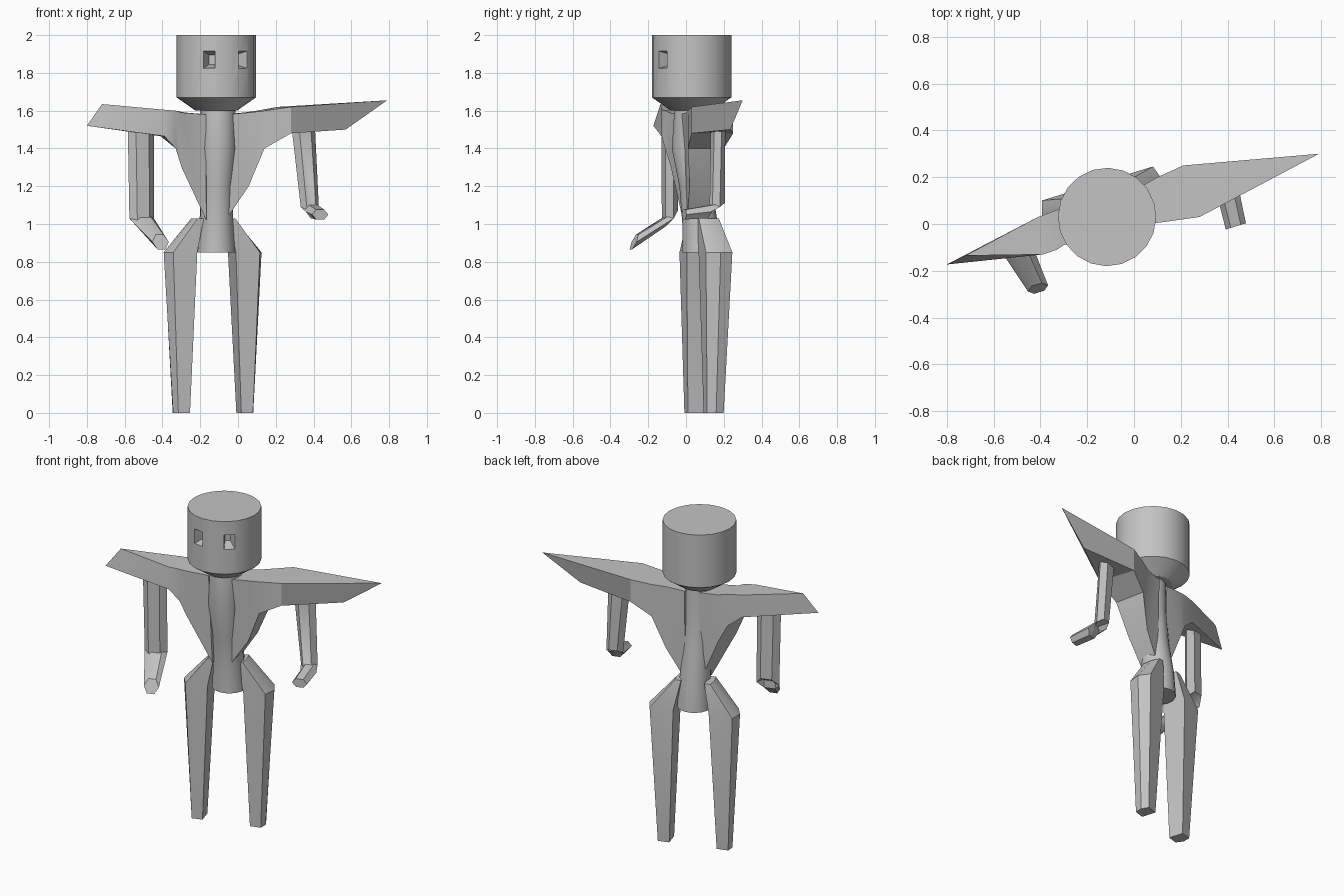
import bpy, bmesh
from math import sin, cos, pi, radians
from mathutils import Vector

if "Cube" in bpy.data.objects:
    bpy.data.objects.remove(bpy.data.objects["Cube"])

grey = bpy.data.materials.new("plain_grey")
grey.use_nodes = True
grey.diffuse_color = (0.55, 0.55, 0.55, 1)
grey.node_tree.nodes["Principled BSDF"].inputs["Base Color"].default_value = (0.55, 0.55, 0.55, 1)

# The body is turned slightly: SIDE points to its left, BACK to its rear
TURN = radians(17)
SIDE = Vector((cos(TURN), sin(TURN), 0))
BACK = Vector((-sin(TURN), cos(TURN), 0))
UP = Vector((0, 0, 1))
HIP = Vector((-0.13, 0.09, 0))


def loft(name, rings):
    """Skin a closed surface through rings that have equal point counts."""
    bm = bmesh.new()
    vs = [[bm.verts.new(p) for p in r] for r in rings]
    n = len(vs[0])
    for a, b in zip(vs, vs[1:]):
        for i in range(n):
            j = (i + 1) % n
            bm.faces.new((a[i], a[j], b[j], b[i]))
    bm.faces.new(vs[0][::-1])
    bm.faces.new(vs[-1])
    bmesh.ops.remove_doubles(bm, verts=bm.verts, dist=0.0005)
    bmesh.ops.recalc_face_normals(bm, faces=bm.faces)
    me = bpy.data.meshes.new(name)
    bm.to_mesh(me)
    bm.free()
    ob = bpy.data.objects.new(name, me)
    bpy.context.collection.objects.link(ob)
    me.materials.append(grey)
    return ob


def ring(c, a, b, n):
    """Ring of n points round c, spanned by the half axes a and b."""
    return [Vector(c) + a * cos(2 * pi * i / n) + b * sin(2 * pi * i / n) for i in range(n)]


def box_ring(c, a, b):
    return [Vector(c) + a * s + b * t for s, t in ((-1, -1), (1, -1), (1, 1), (-1, 1))]


def smooth(ob, angle=30):
    bpy.ops.object.select_all(action='DESELECT')
    ob.select_set(True)
    bpy.context.view_layer.objects.active = ob
    bpy.ops.object.shade_smooth_by_angle(angle=radians(angle))


# Head: a drum with a tapered chin
HEAD = Vector((-0.115, 0.03, 0))
head = loft("head", [ring(HEAD + UP * z, SIDE * r, BACK * r, 20)
                     for r, z in ((0.11, 1.6), (0.21, 1.67), (0.21, 2.0))])

# Eyes: tapered pockets cut into the drum
for name, deg in (("left", 43), ("right", -10.5)):
    t = radians(deg)
    out = Vector((sin(t), -cos(t), 0))
    across = Vector((cos(t), sin(t), 0))
    mid = HEAD + UP * 1.87
    cutter = loft(name + "_eye_cutter", [
        box_ring(mid + out * 0.24, across * 0.038, UP * 0.054),
        box_ring(mid + out * 0.13, across * 0.015, UP * 0.025)])
    cutter.hide_render = True
    mod = head.modifiers.new("eye", 'BOOLEAN')
    mod.object = cutter
    mod.operation = 'DIFFERENCE'
    mod.solver = 'EXACT'
    bpy.context.view_layer.objects.active = head
    bpy.ops.object.modifier_apply(modifier=mod.name)
    bpy.data.objects.remove(cutter)
smooth(head)

# Spine: one rounded column from neck to pelvis
column = [(-0.105, 0.025, 1.62, 0.095, 0.085), (-0.105, 0.02, 1.4, 0.095, 0.095),
          (-0.11, 0.05, 1.2, 0.085, 0.085), (-0.115, 0.075, 1.0, 0.09, 0.095),
          (-0.115, 0.08, 0.85, 0.1, 0.1)]
smooth(loft("spine", [ring((x, y, z), SIDE * a, BACK * b, 14) for x, y, z, a, b in column]), 40)

# Flanks and shoulder wings: x, y of front and back edge, top and bottom height
WINGS = {
    "left": [(-0.06, -0.03, -0.08, 0.13, 1.58, 1.02), (0.06, 0.0, 0.03, 0.16, 1.59, 1.2),
             (0.14, 0.01, 0.1, 0.2, 1.6, 1.4), (0.28, 0.03, 0.21, 0.25, 1.62, 1.48)],
    "right": [(-0.17, -0.05, -0.16, 0.1, 1.58, 1.02), (-0.3, -0.09, -0.28, 0.08, 1.59, 1.3),
              (-0.33, -0.11, -0.33, 0.06, 1.6, 1.4), (-0.39, -0.13, -0.41, 0.03, 1.605, 1.465)],
}
TIPS = {"left": ((0.79, 0.3, 1.655), (0.57, 0.235, 1.5)),
        "right": ((-0.72, -0.135, 1.635), (-0.8, -0.173, 1.52))}
for side, cuts in WINGS.items():
    rings = []
    for fx, fy, bx, by, top, low in cuts:
        # Low edges draw together toward the waist
        pull = max(0.0, 1.4 - low) * 0.6
        f, b = Vector((fx, fy, 0)), Vector((bx, by, 0))
        rings.append([f + UP * top, b + UP * top,
                      b.lerp(f, pull * 0.3) + UP * low, f.lerp(b, pull) + UP * low])
    hi, lo = TIPS[side]
    # The tip pinches to an edge
    rings.append([hi, hi, lo, lo])
    smooth(loft(side + "_shoulder_wing", rings), 25)

# Legs: tapered, with the hips sloping in to the waist
for side, s in (("left", 1), ("right", -1)):
    rings = []
    for u, v, z, hw, hd in ((0.18, 0.005, 0, 0.038, 0.045), (0.185, 0.015, 0.85, 0.078, 0.072),
                            (0.09, 0.0, 1.03, 0.02, 0.055)):
        c = HIP + SIDE * (u * s) + BACK * v + UP * z
        ox, oy = SIDE * (hw * s), BACK * hd
        # Five sides: flat front and rear, with a ridge outward
        rings.append([c - ox - oy, c + ox * 0.7 - oy, c + ox * 1.1, c + ox * 0.8 + oy, c - ox + oy])
    smooth(loft(side + "_leg", rings), 35)

# Arms: bent at the elbow, forearms reaching forward
left_arm = [((0.345, 0.17, 1.52), SIDE * 0.065, BACK * 0.035),
            ((0.38, 0.165, 1.09), SIDE * 0.05, BACK * 0.04 + UP * 0.025),
            ((0.405, 0.12, 1.065), SIDE * 0.048, BACK * 0.012 + UP * 0.04),
            ((0.435, -0.01, 1.05), SIDE * 0.045, UP * 0.03)]
right_arm = [((-0.515, -0.09, 1.53), SIDE * 0.072, BACK * 0.035),
             ((-0.51, -0.085, 1.03), SIDE * 0.068, BACK * 0.04 + UP * 0.05),
             ((-0.41, -0.275, 0.905), SIDE * 0.045, BACK * 0.02 + UP * 0.045)]
for name, path in (("left_arm", left_arm), ("right_arm", right_arm)):
    smooth(loft(name, [ring(c, a, b, 6) for c, a, b in path]), 35)
